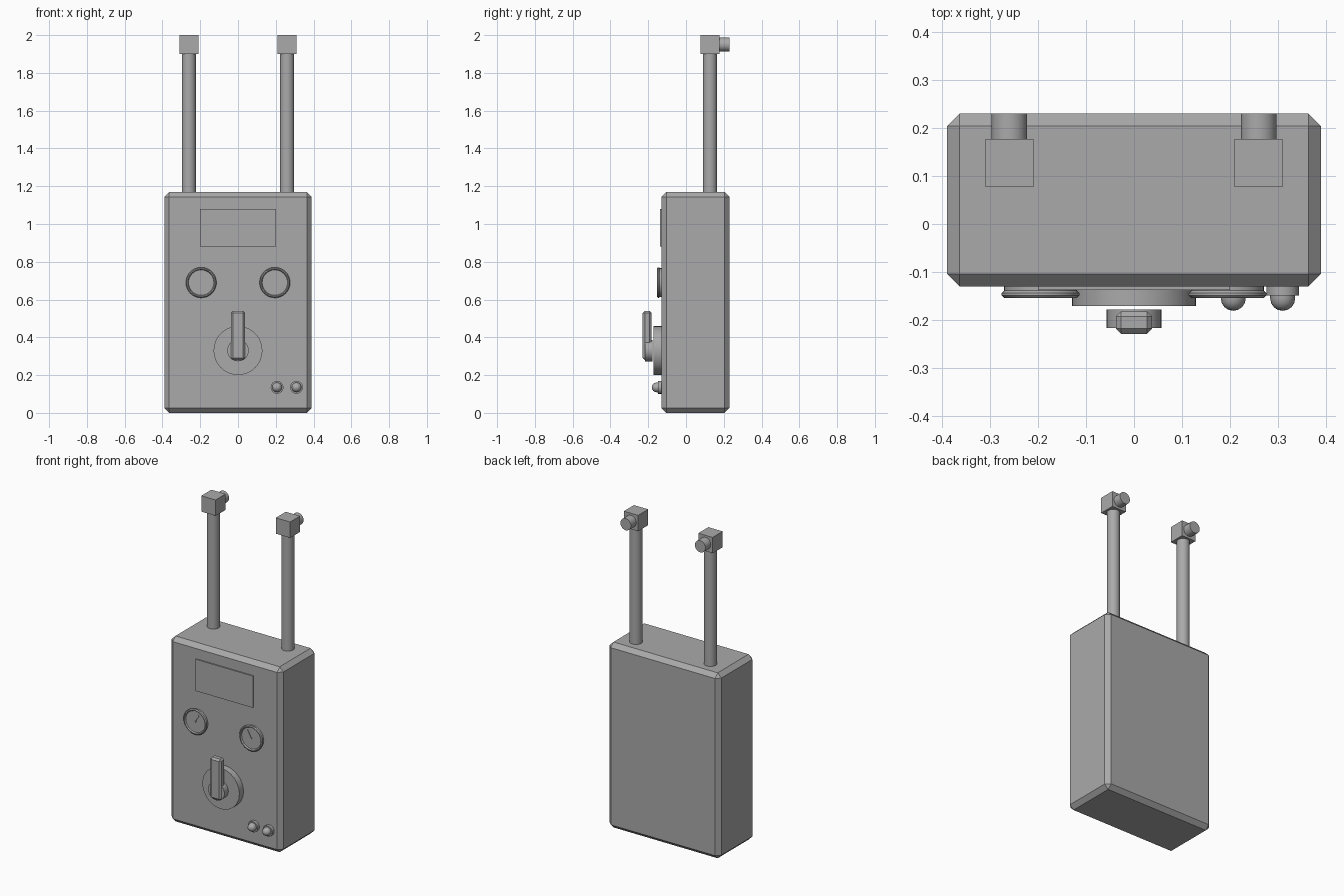
import bpy, bmesh, math
from mathutils import Matrix, Vector

if "Cube" in bpy.data.objects:
    bpy.data.objects.remove(bpy.data.objects["Cube"])

grey = bpy.data.materials.new("mid grey")
grey.diffuse_color = (0.4, 0.4, 0.4, 1)
grey.use_nodes = True
grey.node_tree.nodes["Principled BSDF"].inputs["Base Color"].default_value = grey.diffuse_color


def finish(bm, name, smooth=False):
    bmesh.ops.recalc_face_normals(bm, faces=bm.faces)
    mesh = bpy.data.meshes.new(name)
    bm.to_mesh(mesh)
    bm.free()
    mesh.materials.append(grey)
    ob = bpy.data.objects.new(name, mesh)
    bpy.context.collection.objects.link(ob)
    if smooth:
        bpy.ops.object.select_all(action='DESELECT')
        ob.select_set(True)
        bpy.context.view_layer.objects.active = ob
        bpy.ops.object.shade_smooth_by_angle(angle=math.radians(32))
    return ob


def box(name, lo, hi, bevel=0, turn=0):
    """Box from corner to corner, with chamfered edges, turned about y."""
    lo, hi = Vector(lo), Vector(hi)
    bm = bmesh.new()
    bmesh.ops.create_cube(bm, size=1)
    bmesh.ops.scale(bm, vec=hi - lo, verts=bm.verts)
    if bevel:
        bmesh.ops.bevel(bm, geom=bm.edges[:], offset=bevel, segments=1,
                        affect='EDGES')
    bm.transform(Matrix.Translation((lo + hi) / 2) @ Matrix.Rotation(turn, 4, 'Y'))
    return finish(bm, name)


def lathe(name, origin, profile, axis='Y', sides=32):
    """Spin (radius, height) points; Y heights run along y, Z along z."""
    bm = bmesh.new()
    rings = []
    for r, h in profile:
        ring = []
        for i in range(1 if r == 0 else sides):
            a = 2 * math.pi * i / sides
            c, s = r * math.cos(a), r * math.sin(a)
            co = (c, h, s) if axis == 'Y' else (c, s, h)
            ring.append(bm.verts.new(Vector(origin) + Vector(co)))
        rings.append(ring)
    for a, b in zip(rings, rings[1:]):
        for i in range(sides):
            j = (i + 1) % sides
            quad = [a[i % len(a)], a[j % len(a)], b[j % len(b)], b[i % len(b)]]
            bm.faces.new(list(dict.fromkeys(quad)))
    for ring in (rings[0], rings[-1]):
        if len(ring) > 1:
            bm.faces.new(ring)
    return finish(bm, name, smooth=True)


# Main case and thin front panel
box("case", (-0.39, -0.13, 0), (0.39, 0.23, 1.17), bevel=0.026)
box("front_panel", (-0.2, -0.138, 0.88), (0.2, -0.128, 1.08))

for side, s in (("left", -1), ("right", 1)):
    # Posts with cube heads and rear stubs
    x, y = 0.26 * s, 0.127
    lathe(side + "_post", (x, y, 0), [(0.037, 1.15), (0.037, 1.91)], axis='Z')
    box(side + "_post_head", (x - 0.05, y - 0.05, 1.9), (x + 0.05, y + 0.05, 2.0))
    lathe(side + "_post_stub", (x, 0, 1.95), [(0.037, 0.17), (0.037, 0.23)])

    # Round gauges with a raised rim, hub and needle
    gx, gz = 0.195 * s, 0.69
    lathe(side + "_gauge", (gx, 0, gz),
          [(0.076, -0.125), (0.076, -0.139), (0.081, -0.144), (0.081, -0.149),
           (0.076, -0.154), (0.071, -0.154), (0.067, -0.146), (0, -0.146)])
    lathe(side + "_gauge_hub", (gx, 0, gz), [(0.006, -0.144), (0.006, -0.152)], sides=12)
    tilt = math.radians(-28 * s)
    nx, nz = gx + 0.027 * math.sin(tilt), gz + 0.027 * math.cos(tilt)
    box(side + "_gauge_needle", (nx - 0.002, -0.15, nz - 0.027),
        (nx + 0.002, -0.145, nz + 0.027), turn=tilt)

# Dial disc, knob and lever
lathe("dial_disc", (0, 0, 0.33), [(0.129, -0.125), (0.129, -0.171)], sides=48)
lathe("knob", (0, 0, 0.33), [(0.057, -0.178), (0.057, -0.217)])
box("lever", (-0.038, -0.229, 0.28), (0.038, -0.182, 0.54), bevel=0.011)

# Two indicator lights: collar and dome
for i, x in enumerate((0.207, 0.31)):
    lathe(f"light_collar_{i + 1}", (x, 0, 0.135), [(0.034, -0.125), (0.034, -0.149)], sides=16)
    dome = [(0.026 * math.cos(t * math.pi / 8), -0.155 - 0.026 * math.sin(t * math.pi / 8))
            for t in range(4)]
    lathe(f"light_dome_{i + 1}", (x, 0, 0.135), [(0.026, -0.145)] + dome + [(0, -0.181)], sides=16)
